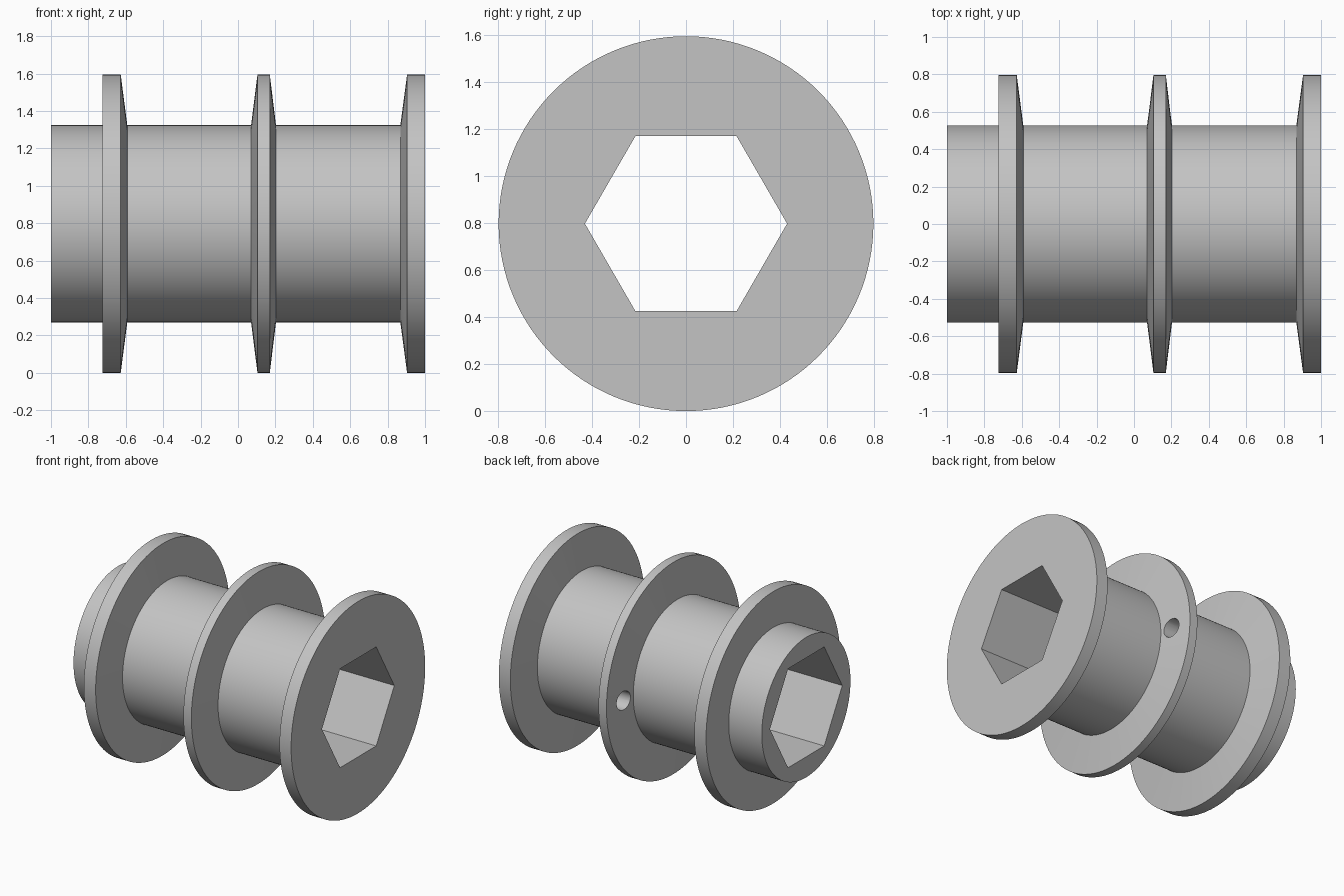
import bpy
import math

if "Cube" in bpy.data.objects:
    bpy.data.objects.remove(bpy.data.objects["Cube"], do_unlink=True)

FLANGE_R, HUB_R, BORE_R = 0.797, 0.527, 0.43
SEGMENTS = 128

grey = bpy.data.materials.new("plain grey")
grey.use_nodes = True
colour = (0.55, 0.55, 0.55, 1)
grey.diffuse_color = colour
grey.node_tree.nodes["Principled BSDF"].inputs["Base Color"].default_value = colour


def lathe(name, profile):
    """Closed solid of revolution about the x axis from (x, radius) points."""
    verts, faces = [], []
    for x, r in profile:
        for i in range(SEGMENTS):
            a = math.tau * i / SEGMENTS
            verts.append((x, r * math.cos(a), r * math.sin(a)))
    for k in range(len(profile) - 1):
        for i in range(SEGMENTS):
            j = (i + 1) % SEGMENTS
            a, b = k * SEGMENTS, (k + 1) * SEGMENTS
            faces.append((a + i, b + i, b + j, a + j))
    faces.append(tuple(range(SEGMENTS)))
    faces.append(tuple(reversed(range(len(verts) - SEGMENTS, len(verts)))))
    mesh = bpy.data.meshes.new(name)
    mesh.from_pydata(verts, [], faces)
    mesh.materials.append(grey)
    obj = bpy.data.objects.new(name, mesh)
    obj.location.z = FLANGE_R
    bpy.context.collection.objects.link(obj)
    return obj


def cut(target, name, sides, radius, length, location, roll=0.0):
    """Cut a prism lying along x out of the target."""
    bpy.ops.mesh.primitive_cylinder_add(
        vertices=sides, radius=radius, depth=length, location=location,
        rotation=(roll, math.pi / 2, 0))
    cutter = bpy.context.object
    cutter.name = name
    cutter.data.materials.append(grey)
    mod = target.modifiers.new(name, "BOOLEAN")
    mod.operation, mod.solver, mod.object = "DIFFERENCE", "EXACT", cutter
    bpy.context.view_layer.objects.active = target
    bpy.ops.object.modifier_apply(modifier=mod.name)
    bpy.data.objects.remove(cutter, do_unlink=True)


# Hub with a square-backed flange, a double tapered flange and an end flange
spool = lathe("spool_body", [
    (-1.0, HUB_R), (-0.725, HUB_R), (-0.725, FLANGE_R), (-0.627, FLANGE_R),
    (-0.592, HUB_R), (0.07, HUB_R), (0.104, FLANGE_R), (0.17, FLANGE_R),
    (0.203, HUB_R), (0.868, HUB_R), (0.904, FLANGE_R), (1.0, FLANGE_R)])

# Hexagonal bore with points up and down, right through the hub
cut(spool, "hex_bore", 6, BORE_R, 3, (0, 0, FLANGE_R), roll=0)

# Small cord hole through the back of the middle flange
cut(spool, "cord_hole", 32, 0.07, 0.4, (0.137, 0.625, FLANGE_R))

# Smooth curved walls, crisp edges
bpy.ops.object.select_all(action="DESELECT")
spool.select_set(True)
bpy.context.view_layer.objects.active = spool
bpy.ops.object.shade_smooth_by_angle(angle=math.radians(25))
